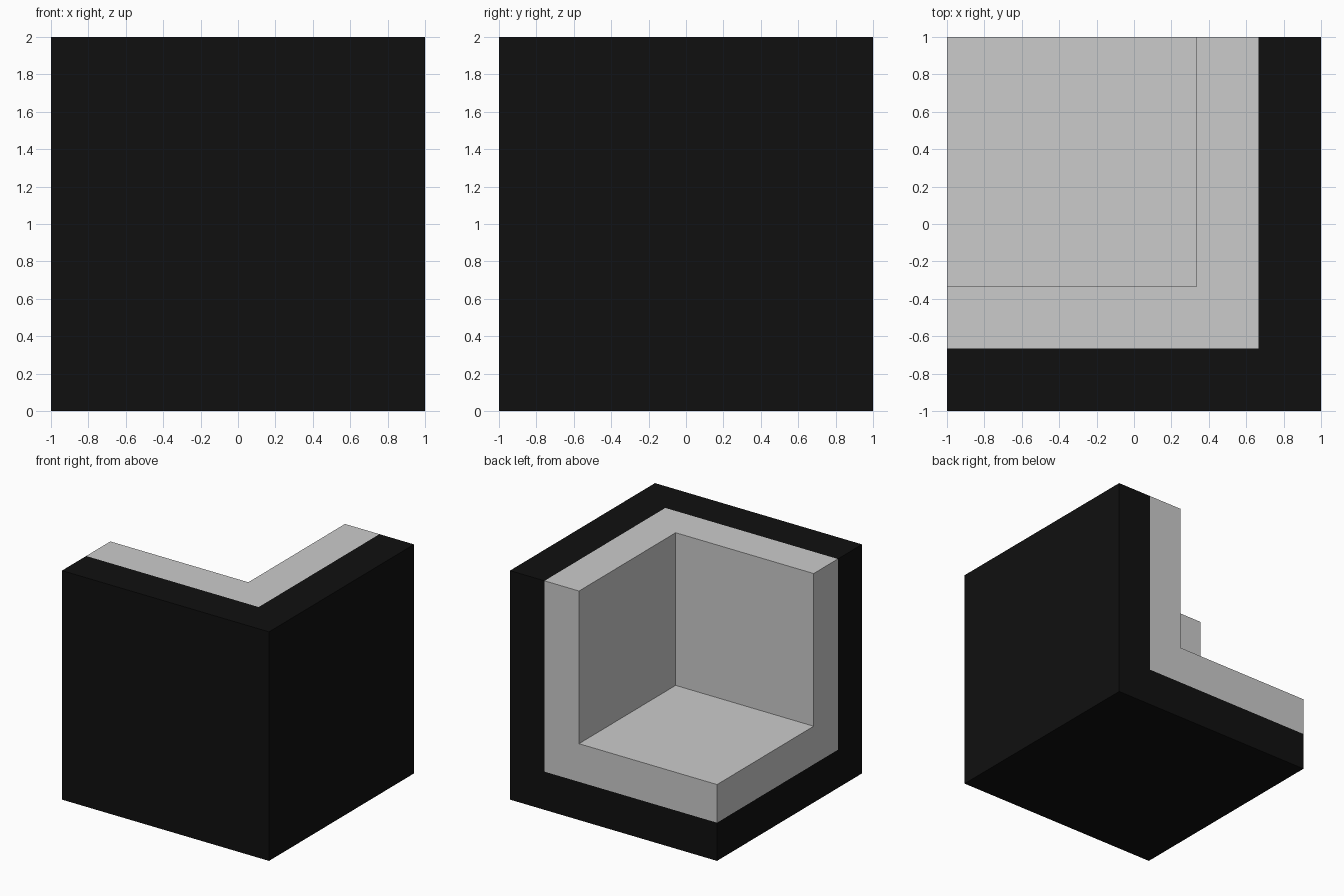
import bpy
import bmesh
from mathutils import Matrix, Vector

if "Cube" in bpy.data.objects:
    bpy.data.objects.remove(bpy.data.objects["Cube"], do_unlink=True)

T = 1 / 3                                   # thickness of each layer
OPEN = Vector((-1, 1, 2))                   # corner where the box is open
INWARD = Vector((-1, 1, 1))                 # direction from solid corner to open corner
SOLID = Vector((1, -1, 0))                  # corner where the three walls meet


def make_material(name, value):
    mat = bpy.data.materials.new(name)
    mat.use_nodes = True
    colour = (value, value, value, 1)
    mat.diffuse_color = colour
    mat.node_tree.nodes["Principled BSDF"].inputs["Base Color"].default_value = colour
    return mat


def depth(point):
    """Smallest distance from the three outer walls."""
    return min((point[i] - SOLID[i]) * INWARD[i] for i in range(3))


def add_block(bm, inset):
    """Cube that spans from the open corner to the walls, moved in by inset."""
    centre = (OPEN + SOLID + INWARD * inset) / 2
    bmesh.ops.create_cube(bm, size=2 - inset, matrix=Matrix.Translation(centre))


# Outer cube and cavity cube
bm = bmesh.new()
add_block(bm, 0)
add_block(bm, 2 * T)

# Cut the rims along the two layer borders
for axis in range(3):
    normal = Vector([float(i == axis) for i in range(3)])
    for step in (T, 2 * T):
        bmesh.ops.bisect_plane(bm, geom=bm.verts[:] + bm.edges[:] + bm.faces[:],
                               dist=1e-5, plane_co=SOLID + INWARD * step, plane_no=normal)

# Open the cavity on its three free sides, then weld it to the rims
opening = [f for f in bm.faces if depth(f.calc_center_median()) > 2 * T + 0.01]
bmesh.ops.delete(bm, geom=opening, context='FACES')
bmesh.ops.remove_doubles(bm, verts=bm.verts[:], dist=1e-4)
bmesh.ops.recalc_face_normals(bm, faces=bm.faces[:])

# Black outer layer, grey inner layer
for f in bm.faces:
    f.material_index = int(depth(f.calc_center_median()) > T)
bmesh.ops.dissolve_limit(bm, angle_limit=0.01, verts=bm.verts[:], edges=bm.edges[:],
                         delimit={'MATERIAL'})

mesh = bpy.data.meshes.new("corner_walls")
bm.to_mesh(mesh)
bm.free()
mesh.materials.append(make_material("black", 0.005))
mesh.materials.append(make_material("light_grey", 0.6))
bpy.context.collection.objects.link(bpy.data.objects.new("corner_walls", mesh))
